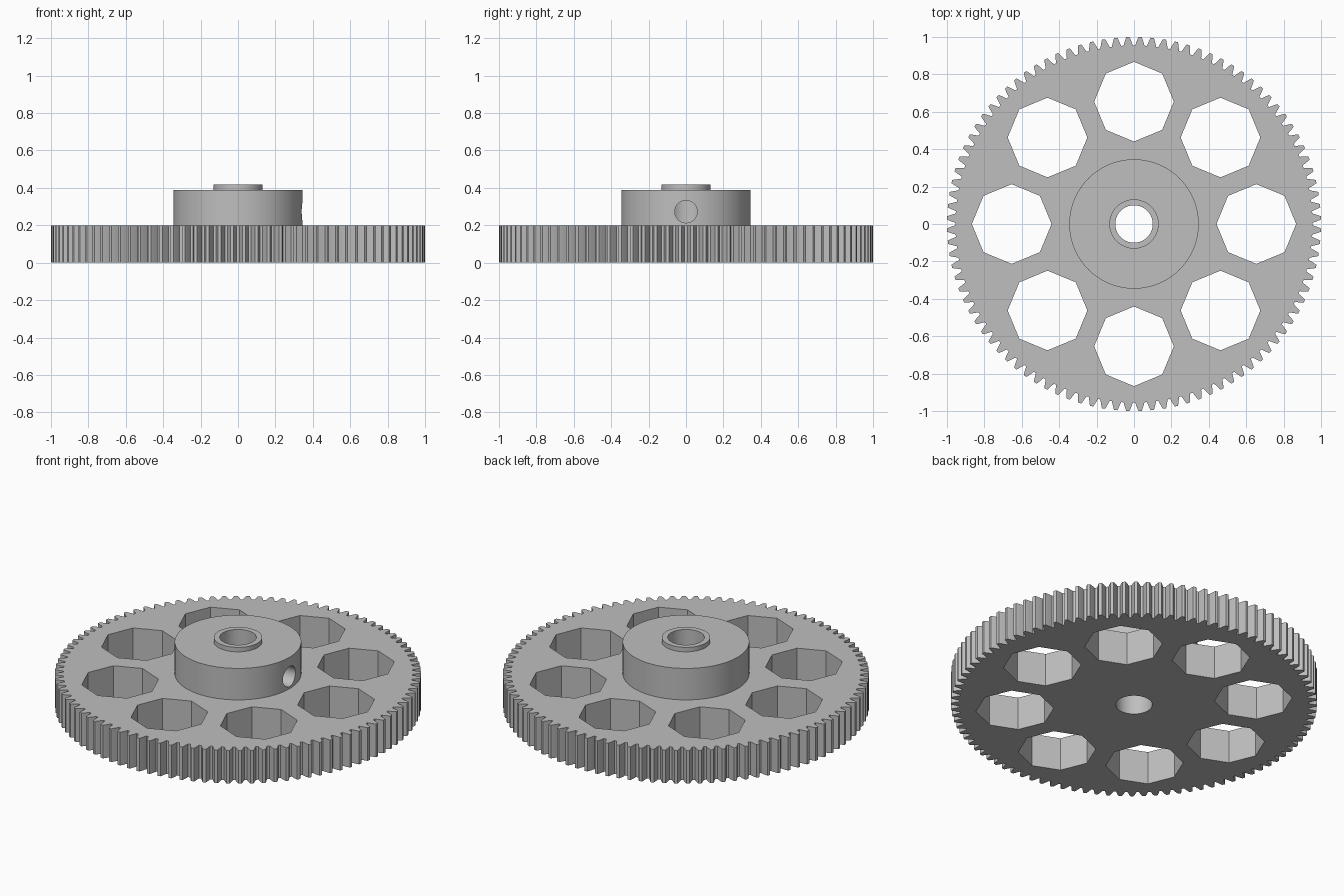
import bpy, bmesh
from math import sin, cos, pi, tau
from mathutils import Matrix

cube = bpy.data.objects.get("Cube")
if cube:
    bpy.data.objects.remove(cube, do_unlink=True)

TEETH = 96
PLATE_TOP = 0.2

steel = bpy.data.materials.new("grey_metal")
steel.use_nodes = True
GREY = (0.52, 0.52, 0.52, 1)
steel.diffuse_color = GREY
steel.node_tree.nodes["Principled BSDF"].inputs["Base Color"].default_value = GREY


def add_object(name, bm):
    bmesh.ops.recalc_face_normals(bm, faces=bm.faces)
    mesh = bpy.data.meshes.new(name)
    bm.to_mesh(mesh)
    bm.free()
    mesh.materials.append(steel)
    obj = bpy.data.objects.new(name, mesh)
    bpy.context.collection.objects.link(obj)
    return obj


def add_cylinder(bm, radius, low, high, sides, x=0, y=0):
    bmesh.ops.create_cone(bm, cap_ends=True, segments=sides, radius1=radius,
                          radius2=radius, depth=high - low,
                          matrix=Matrix.Translation((x, y, (low + high) / 2)))


def cylinder(name, *args):
    bm = bmesh.new()
    add_cylinder(bm, *args)
    return add_object(name, bm)


def combine(target, tool, operation):
    mod = target.modifiers.new(tool.name, "BOOLEAN")
    mod.object, mod.operation, mod.solver = tool, operation, "EXACT"
    bpy.context.view_layer.objects.active = target
    bpy.ops.object.modifier_apply(modifier=mod.name)
    bpy.data.objects.remove(tool, do_unlink=True)


# Toothed plate: one tooth profile (radius, half width) repeated round the rim
flank = [(0.955, 0.0245), (0.968, 0.0205), (0.98, 0.0165), (0.991, 0.0125), (1.0, 0.0085)]
tooth = [(r, -w) for r, w in flank] + [(r, w) for r, w in reversed(flank)]
bm = bmesh.new()
rim = []
for i in range(TEETH):
    middle = (i + 0.5) * tau / TEETH
    for r, w in tooth:
        a = middle + w / r
        rim.append(bm.verts.new((r * cos(a), r * sin(a), 0)))
base = bm.faces.new(rim)
top = bmesh.ops.extrude_face_region(bm, geom=[base])["geom"]
for v in top:
    if isinstance(v, bmesh.types.BMVert):
        v.co.z = PLATE_TOP
gear = add_object("gear_wheel", bm)

# Hub and raised collar
combine(gear, cylinder("hub", 0.346, 0.1, 0.39, 96), "UNION")
combine(gear, cylinder("collar", 0.132, 0.15, 0.417, 64), "UNION")

# Ring of eight octagonal lightening holes
bm = bmesh.new()
for i in range(8):
    a = i * pi / 4
    add_cylinder(bm, 0.213, -0.1, 0.3, 8, 0.654 * cos(a), 0.654 * sin(a))
combine(gear, add_object("lightening_holes", bm), "DIFFERENCE")

# Shaft bore and the set screw hole that meets it
combine(gear, cylinder("shaft_bore", 0.1, -0.1, 0.6, 64), "DIFFERENCE")
screw = cylinder("screw_hole", 0.06, 0, 0.5, 48)
screw.data.transform(Matrix.Translation((0, 0, 0.273)) @ Matrix.Rotation(pi / 2, 4, "Y"))
combine(gear, screw, "DIFFERENCE")

# Smooth round walls, crisp edges
for obj in bpy.context.selected_objects:
    obj.select_set(False)
gear.select_set(True)
bpy.context.view_layer.objects.active = gear
bpy.ops.object.shade_smooth_by_angle()
